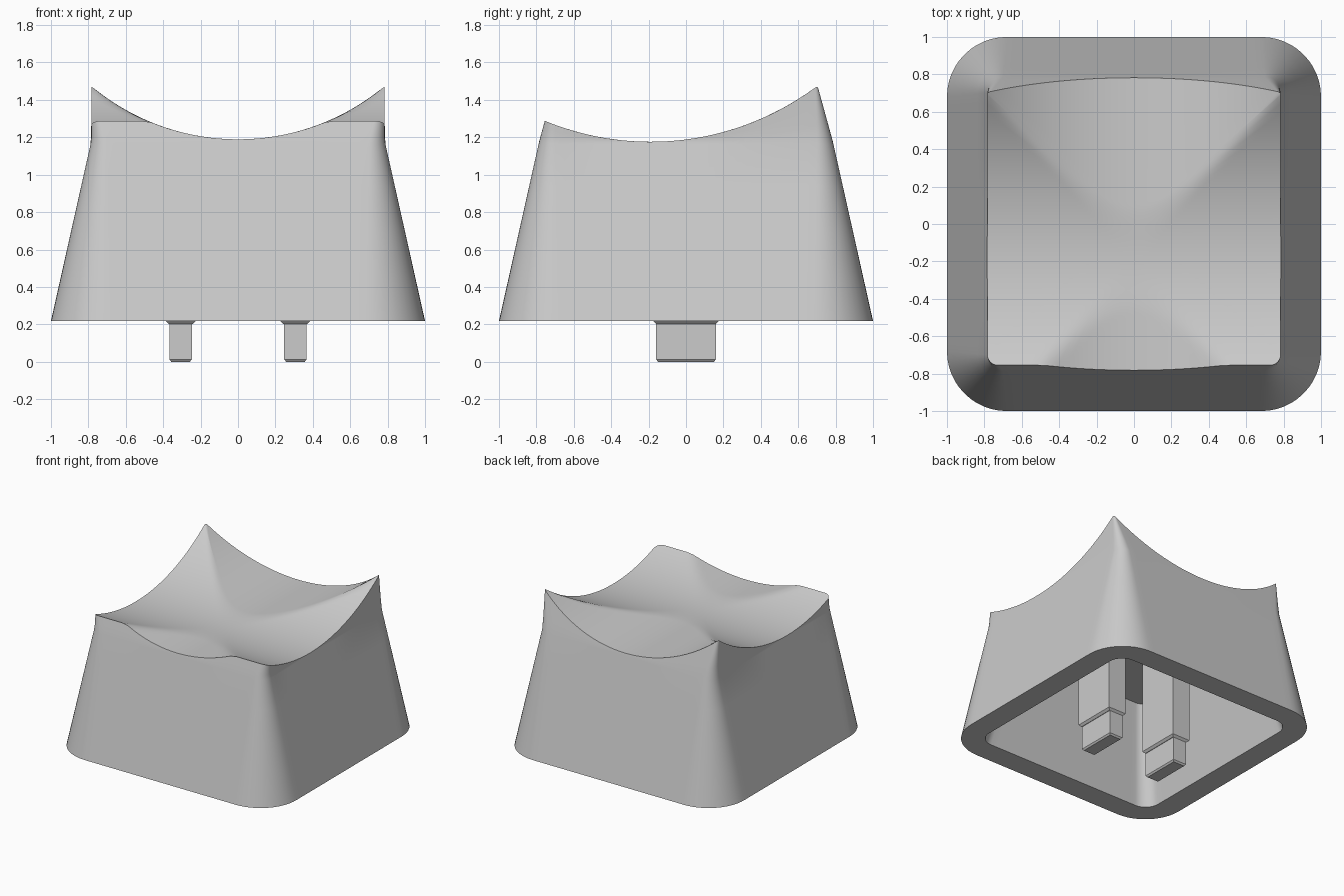
import bpy, bmesh, math
from math import sqrt, sin, cos, pi

cube = bpy.data.objects.get("Cube")
if cube:
    bpy.data.objects.remove(cube, do_unlink=True)

BASE, SHOULDER, CEILING = 0.218, 1.18, 0.97
ARC, SIDE = 12, 28          # samples per corner and per straight side

grey = bpy.data.materials.new("light grey plastic")
grey.use_nodes = True
colour = (0.6, 0.6, 0.6, 1)
grey.diffuse_color = colour
grey.node_tree.nodes["Principled BSDF"].inputs["Base Color"].default_value = colour


def rounded_rect(hx, hy, r):
    """Counter-clockwise outline with a fixed number of samples."""
    corners = [(1, 1), (-1, 1), (-1, -1), (1, -1)]
    arcs = []
    for i, (sx, sy) in enumerate(corners):
        arcs.append([(sx * (hx - r) + r * cos(a), sy * (hy - r) + r * sin(a))
                     for a in ((i + k / ARC) * pi / 2 for k in range(ARC + 1))])
    points = []
    for i, arc in enumerate(arcs):
        points += arc
        (x0, y0), (x1, y1) = arc[-1], arcs[(i + 1) % 4][0]
        points += [(x0 + (x1 - x0) * k / SIDE, y0 + (y1 - y0) * k / SIDE)
                   for k in range(1, SIDE)]
    return points


COUNT = len(rounded_rect(1, 1, 0.3))


def wall_outline(z):
    """Tapering outer wall; above the shoulder the sides turn upright."""
    low = min(z, SHOULDER) - BASE
    high = max(z - SHOULDER, 0)
    h = 1 - 0.224 * low
    r = max(0.012, 0.32 - 0.245 * (low + high))
    return rounded_rect(max(0.782, h), h - 0.275 * high, r)


def dish(x, y):
    """Two crossed cylindrical scoops, softly blended."""
    along = 1.176 + 1.48 - sqrt(1.48 ** 2 - (y + 0.19) ** 2)
    across = 1.189 + 1.225 - sqrt(1.225 ** 2 - x ** 2)
    k = 0.015
    overlap = max(k - abs(along - across), 0)
    return min(along, across) - overlap ** 2 / (4 * k)


def wall_point(i, z):
    x, y = wall_outline(z)[i]
    return x, y, z


def finish(bm, name, smooth):
    bmesh.ops.recalc_face_normals(bm, faces=bm.faces)
    mesh = bpy.data.meshes.new(name)
    bm.to_mesh(mesh)
    bm.free()
    mesh.materials.append(grey)
    ob = bpy.data.objects.new(name, mesh)
    bpy.context.collection.objects.link(ob)
    if smooth:
        bpy.ops.object.select_all(action='DESELECT')
        ob.select_set(True)
        bpy.context.view_layer.objects.active = ob
        bpy.ops.object.shade_smooth_by_angle(angle=math.radians(50))


def skin(bm, rings):
    """Join successive vertex rings with quads."""
    rings = [[bm.verts.new(p) for p in ring] for ring in rings]
    n = len(rings[0])
    for a, b in zip(rings, rings[1:]):
        for i in range(n):
            j = (i + 1) % n
            bm.faces.new((a[i], a[j], b[j], b[i]))
    return rings


# Height where each wall column meets the dish
tops = []
for i in range(COUNT):
    z = 1.2
    for _ in range(12):
        x, y, _z = wall_point(i, z)
        z = dish(x, y)
    tops.append(z)

# Cap: ceiling, inner wall, rim, outer wall and dish as one closed skin
inner_top = rounded_rect(0.65, 0.65, 0.09)
inner_low = rounded_rect(0.815, 0.815, 0.12)
rings = [[(x, y, CEILING) for x, y in inner_top],
         [(x, y, BASE) for x, y in inner_low]]
for z in (BASE, 0.46, 0.7, 0.94, 1.165):
    rings.append([(x, y, z) for x, y in wall_outline(z)])
for f in (0.33, 0.67, 1):
    rings.append([wall_point(i, 1.165 + (t - 1.165) * f) for i, t in enumerate(tops)])
edge = rings[-1]
STEPS = 44
for k in range(STEPS - 1, 0, -1):
    s = k / STEPS
    rings.append([(x * s, y * s, dish(x * s, y * s)) for x, y, _z in edge])

bm = bmesh.new()
made = skin(bm, rings)
bm.faces.new(made[0])
centre = bm.verts.new((0, 0, dish(0, 0)))
for i in range(COUNT):
    bm.faces.new((made[-1][i], made[-1][(i + 1) % COUNT], centre))
finish(bm, "keycap_shell", True)

# Stem posts: chamfered prong below a wider shoulder
profile = [(0.05, 0.15, 0), (0.06, 0.16, 0.013), (0.06, 0.16, 0.202),
           (0.064, 0.16, 0.202), (0.08, 0.175, 0.218), (0.08, 0.175, CEILING)]
for side, cx in (("left", 0.307), ("right", -0.307)):
    bm = bmesh.new()
    made = skin(bm, [[(cx + sx * hx, sy * hy, z)
                      for sx, sy in ((1, 1), (-1, 1), (-1, -1), (1, -1))]
                     for hx, hy, z in profile])
    bm.faces.new(made[0])
    bm.faces.new(made[-1])
    finish(bm, "stem_post_" + side, False)
